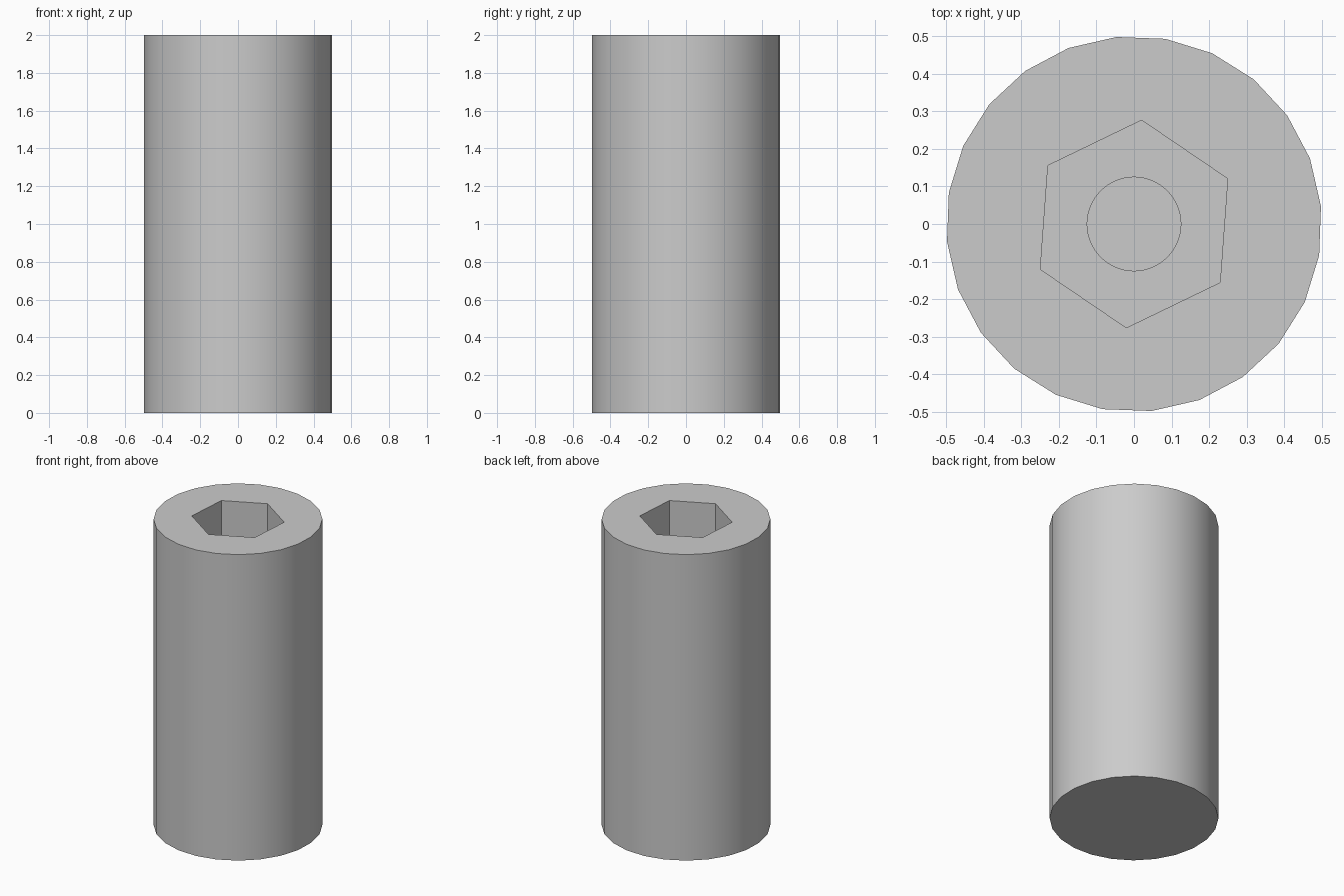
import bpy
from math import radians

default = bpy.data.objects.get("Cube")
if default:
    bpy.data.objects.remove(default, do_unlink=True)

HEIGHT = 2.0
SOCKET_DEPTH = 0.5
PILOT_DEPTH = 0.75

steel = bpy.data.materials.new("light_grey_steel")
steel.use_nodes = True
colour = (0.6, 0.6, 0.6, 1.0)
steel.diffuse_color = colour
steel.node_tree.nodes["Principled BSDF"].inputs["Base Color"].default_value = colour


def prism(name, sides, radius, bottom, top, turn):
    """Upright prism whose first corner lies at the angle `turn` from +x."""
    bpy.ops.mesh.primitive_cylinder_add(
        vertices=sides, radius=radius, depth=top - bottom,
        location=(0, 0, (top + bottom) / 2), rotation=(0, 0, radians(turn - 90)))
    bpy.ops.object.transform_apply(location=True, rotation=True, scale=True)
    obj = bpy.context.object
    obj.name = name
    obj.data.materials.append(steel)
    return obj


def cut(target, cutter):
    """Subtract the cutter from the target, then discard it."""
    cutter.hide_render = True
    mod = target.modifiers.new("cut", "BOOLEAN")
    mod.operation = "DIFFERENCE"
    mod.solver = "EXACT"
    mod.object = cutter
    bpy.context.view_layer.objects.active = target
    bpy.ops.object.modifier_apply(modifier=mod.name)
    bpy.data.objects.remove(cutter, do_unlink=True)


# Cylindrical body
body = prism("screw_body", 24, 0.5, 0, HEIGHT, 5.4)

# Hexagonal socket, then the round pilot hole in its floor
cut(body, prism("hex_socket", 6, 0.277, HEIGHT - SOCKET_DEPTH, HEIGHT + 0.1, 25.8))
cut(body, prism("pilot_hole", 32, 0.125, HEIGHT - PILOT_DEPTH, HEIGHT + 0.1, 0))

# Smooth round walls, crisp rims and socket corners
bpy.ops.object.select_all(action="DESELECT")
body.select_set(True)
bpy.context.view_layer.objects.active = body
bpy.ops.object.shade_smooth_by_angle(angle=radians(30))
